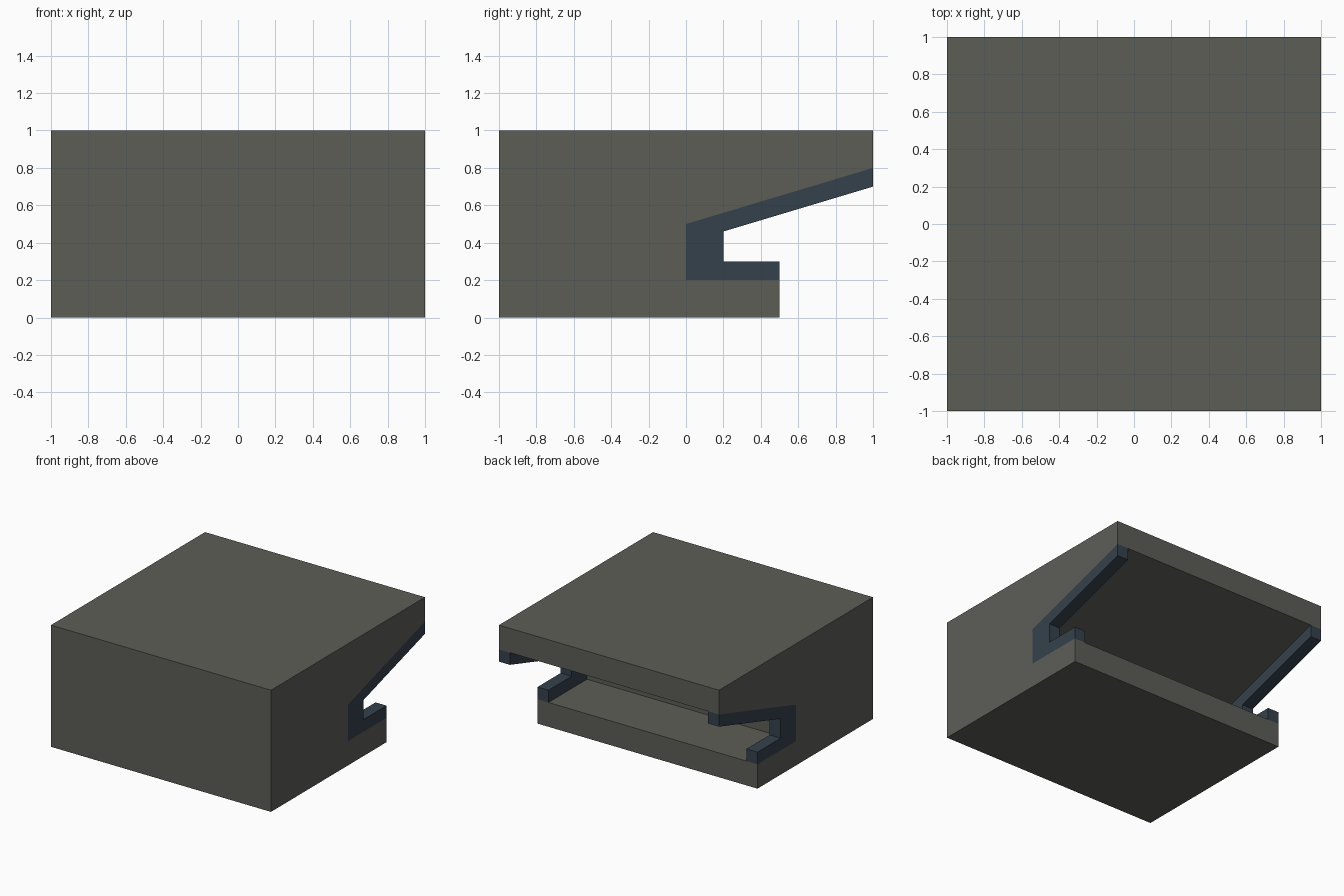
import bpy
import bmesh

if "Cube" in bpy.data.objects:
    bpy.data.objects.remove(bpy.data.objects["Cube"])


def material(name, rgb):
    mat = bpy.data.materials.new(name)
    mat.diffuse_color = (*rgb, 1.0)
    mat.use_nodes = True
    mat.node_tree.nodes["Principled BSDF"].inputs["Base Color"].default_value = mat.diffuse_color
    return mat


def extrude_profile(name, profile, x0, x1, mat):
    """Extrude a closed (y, z) outline along x."""
    bm = bmesh.new()
    face = bm.faces.new([bm.verts.new((x0, y, z)) for y, z in profile])
    ext = bmesh.ops.extrude_face_region(bm, geom=[face])
    verts = [g for g in ext["geom"] if isinstance(g, bmesh.types.BMVert)]
    bmesh.ops.translate(bm, verts=verts, vec=(x1 - x0, 0, 0))
    bmesh.ops.recalc_face_normals(bm, faces=bm.faces)
    mesh = bpy.data.meshes.new(name)
    bm.to_mesh(mesh)
    bm.free()
    mesh.materials.append(mat)
    obj = bpy.data.objects.new(name, mesh)
    bpy.context.collection.objects.link(obj)
    return obj


grey = material("warm grey", (0.110, 0.110, 0.097))
blue = material("dark slate blue", (0.035, 0.053, 0.072))

# Main block with a slot opening to the back under a sloping overhang
extrude_profile("body", [(-1, 0), (0.5, 0), (0.5, 0.2), (0, 0.2),
                         (0, 0.5), (1, 0.8), (1, 1), (-1, 1)], -1, 1, grey)

# Trim frames lining the slot at both sides
trim = [(0, 0.2), (0.5, 0.2), (0.5, 0.3), (0.2, 0.3),
        (0.2, 0.46), (1, 0.7), (1, 0.8), (0, 0.5)]
for side, x0 in (("left", -1.0), ("right", 0.9)):
    extrude_profile(side + "_slot_trim", trim, x0, x0 + 0.1, blue)
